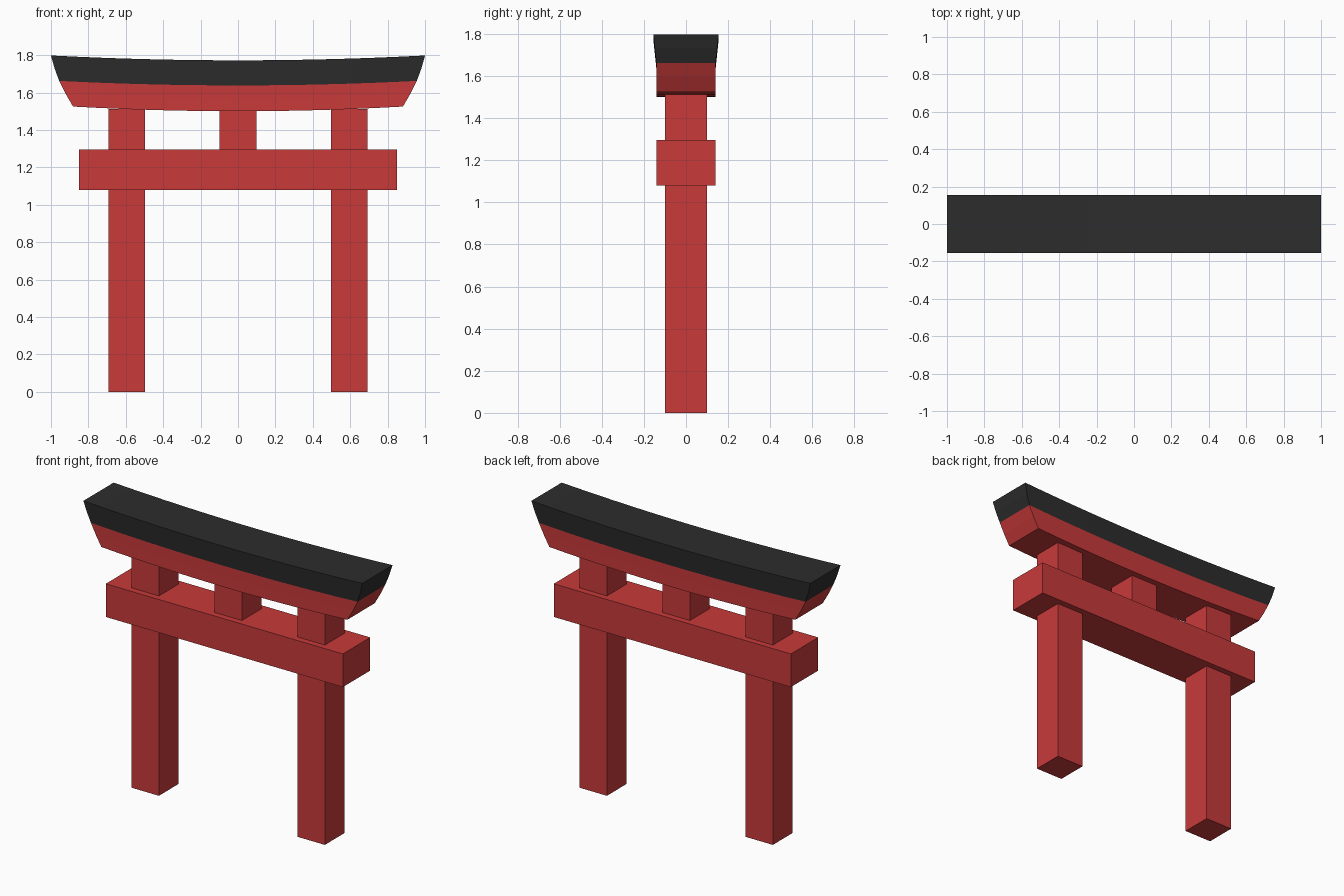
import bpy, bmesh

if "Cube" in bpy.data.objects:
    bpy.data.objects.remove(bpy.data.objects["Cube"])


def material(name, rgb):
    m = bpy.data.materials.new(name)
    m.diffuse_color = (*rgb, 1.0)
    m.use_nodes = True
    m.node_tree.nodes["Principled BSDF"].inputs["Base Color"].default_value = m.diffuse_color
    return m


red = material("vermilion red", (0.58, 0.042, 0.042))
black = material("charcoal black", (0.026, 0.026, 0.026))


def finish(bm, name, mats):
    bmesh.ops.recalc_face_normals(bm, faces=bm.faces)
    me = bpy.data.meshes.new(name)
    bm.to_mesh(me)
    bm.free()
    for m in mats:
        me.materials.append(m)
    ob = bpy.data.objects.new(name, me)
    bpy.context.collection.objects.link(ob)
    return ob


def box(name, cx, hx, hy, z0, z1):
    bm = bmesh.new()
    bmesh.ops.create_cube(bm, size=1)
    for v in bm.verts:
        v.co = (cx + v.co.x * 2 * hx, v.co.y * 2 * hy, z0 + (v.co.z + 0.5) * (z1 - z0))
    return finish(bm, name, [red])


# Posts, tie beam and centre strut
for side, s in (("left", -1), ("right", 1)):
    box(side + "_post", s * 0.595, 0.098, 0.1, 0, 1.512)
box("tie_beam", 0, 0.85, 0.14, 1.08, 1.295)
box("centre_strut", 0, 0.098, 0.1, 1.29, 1.505)

# Curved top lintel: rows of (half length, half depth, centre height, end rise)
rows = [(0.882, 0.14, 1.50, 0.025), (0.922, 0.14, 1.57, 0.024),
        (0.956, 0.141, 1.638, 0.024), (0.981, 0.148, 1.705, 0.025),
        (1.0, 0.155, 1.772, 0.026)]
N = 16
bm = bmesh.new()
grid = []
for hx, hy, z, rise in rows:
    pts = [(-1 + 2 * i / N) for i in range(N + 1)]
    grid.append([[bm.verts.new((t * hx, s * hy, z + rise * t * t)) for t in pts]
                 for s in (-1, 1)])


def quad(a, b, c, d, mat):
    bm.faces.new((a, b, c, d)).material_index = mat


for r in range(len(rows) - 1):
    lo, hi = grid[r], grid[r + 1]
    mat = 0 if r < 2 else 1
    for s in (0, 1):
        for i in range(N):
            quad(lo[s][i], lo[s][i + 1], hi[s][i + 1], hi[s][i], mat)
    for e in (0, N):
        quad(lo[0][e], lo[1][e], hi[1][e], hi[0][e], mat)
for row, mat in ((grid[0], 0), (grid[-1], 1)):
    for i in range(N):
        quad(row[0][i], row[0][i + 1], row[1][i + 1], row[1][i], mat)
finish(bm, "curved_top_lintel", [red, black])
